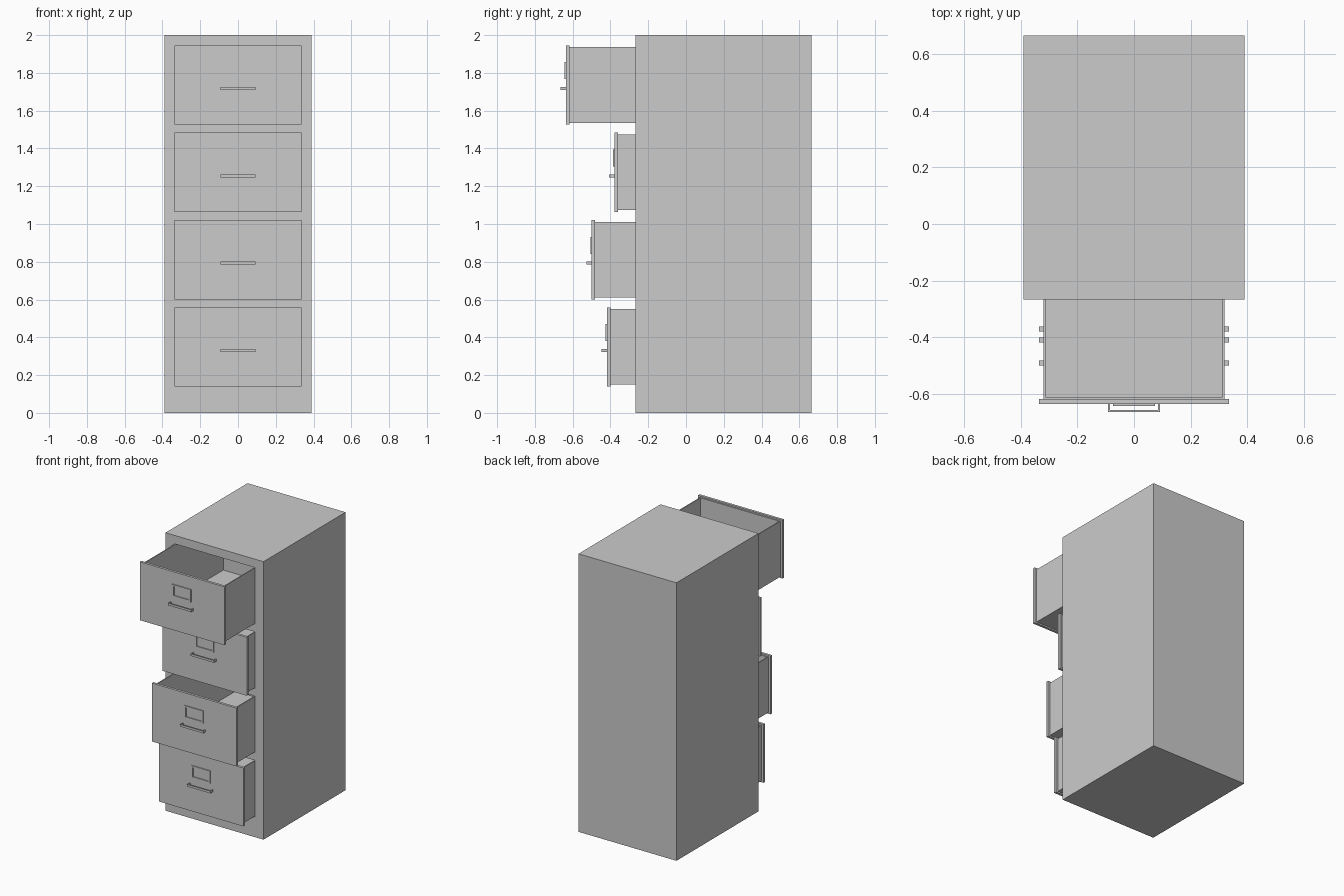
import bpy, bmesh
from mathutils import Matrix, Vector

if "Cube" in bpy.data.objects:
    bpy.data.objects.remove(bpy.data.objects["Cube"])


def make_object(name, boxes):
    """One mesh object from (min corner, max corner) boxes."""
    bm = bmesh.new()
    for lo, hi in boxes:
        lo, hi = Vector(lo), Vector(hi)
        m = Matrix.Translation((lo + hi) / 2) @ Matrix.Diagonal((*(hi - lo), 1))
        bmesh.ops.create_cube(bm, size=1, matrix=m)
    mesh = bpy.data.meshes.new(name)
    bm.to_mesh(mesh)
    bm.free()
    obj = bpy.data.objects.new(name, mesh)
    bpy.context.collection.objects.link(obj)
    return obj


def make_prism(name, outline, holes_to, depth, matrix):
    """Closed outline (plus optional inner loop as a ring) extruded along local z."""
    bm = bmesh.new()
    a = [bm.verts.new((x, y, 0)) for x, y in outline]
    if holes_to:
        b = [bm.verts.new((x, y, 0)) for x, y in holes_to]
        n = len(a)
        faces = [bm.faces.new((a[i], a[(i + 1) % n], b[(i + 1) % n], b[i])) for i in range(n)]
    else:
        faces = [bm.faces.new(a)]
    ext = bmesh.ops.extrude_face_region(bm, geom=faces, use_keep_orig=True)
    verts = [v for v in ext["geom"] if isinstance(v, bmesh.types.BMVert)]
    bmesh.ops.translate(bm, verts=verts, vec=(0, 0, depth))
    bmesh.ops.recalc_face_normals(bm, faces=bm.faces)
    bm.transform(matrix)
    mesh = bpy.data.meshes.new(name)
    bm.to_mesh(mesh)
    bm.free()
    obj = bpy.data.objects.new(name, mesh)
    bpy.context.collection.objects.link(obj)
    return obj


def rect(w, z0, z1):
    return [(-w, z0), (w, z0), (w, z1), (-w, z1)]


FRONT = -0.267
PANEL_W, PANEL_H, PANEL_T = 0.336, 0.42, 0.018
BOX_W, BOX_LEN, WALL, INSET = 0.32, 0.905, 0.007, 0.01
bottoms = [0.139 + 0.4623 * i for i in range(4)]
panel_fronts = [-0.419, -0.499, -0.379, -0.636]

# Cabinet shell with four drawer pockets
cabinet = make_object("cabinet", [((-0.39, FRONT, 0), (0.39, 0.665, 2))])
cutter = make_object("pocket_cutter", [
    ((-BOX_W - 0.003, FRONT - 0.1, z + INSET - 0.003),
     (BOX_W + 0.003, 0.645, z + PANEL_H - INSET + 0.003)) for z in bottoms])
cutter.hide_render = True
cutter.hide_viewport = True
cut = cabinet.modifiers.new("pockets", "BOOLEAN")
cut.operation = "DIFFERENCE"
cut.solver = "EXACT"
cut.object = cutter
mesh = bpy.data.meshes.new_from_object(
    cabinet.evaluated_get(bpy.context.evaluated_depsgraph_get()))
cabinet.modifiers.clear()
cabinet.data = mesh
bpy.data.objects.remove(cutter)

for i, (z, y) in enumerate(zip(bottoms, panel_fronts), 1):
    # Drawer front panel
    make_object(f"drawer_{i}_front", [
        ((-PANEL_W, y, z), (PANEL_W, y + PANEL_T, z + PANEL_H))])

    # Open-topped drawer tray: ring of walls plus floor
    y0, y1 = y + PANEL_T, y + PANEL_T + BOX_LEN
    z0, z1 = z + INSET, z + PANEL_H - INSET
    outer = [(-BOX_W, y0), (BOX_W, y0), (BOX_W, y1), (-BOX_W, y1)]
    w = BOX_W - WALL
    inner = [(-w, y0 + WALL), (w, y0 + WALL), (w, y1 - WALL), (-w, y1 - WALL)]
    make_prism(f"drawer_{i}_walls", outer, inner, z1 - z0, Matrix.Translation((0, 0, z0)))
    make_object(f"drawer_{i}_floor", [((-w, y0 + WALL, z0), (w, y1 - WALL, z0 + WALL))])

    # Label holder frame, standing upright on the panel
    upright = Matrix.Translation((0, y, 0)) @ Matrix.Rotation(1.5707963, 4, "X")
    make_prism(f"drawer_{i}_label_frame", rect(0.074, z + 0.241, z + 0.331),
               rect(0.062, z + 0.253, z + 0.319), 0.007, upright)

    # U-shaped pull handle
    h, t, d = 0.0925, 0.007, -0.028
    pull = [(-h, 0), (-h, d), (h, d), (h, 0), (h - t, 0), (h - t, d + t), (t - h, d + t), (t - h, 0)]
    make_prism(f"drawer_{i}_handle", pull, None, 0.016,
               Matrix.Translation((0, y, z + 0.183)))
